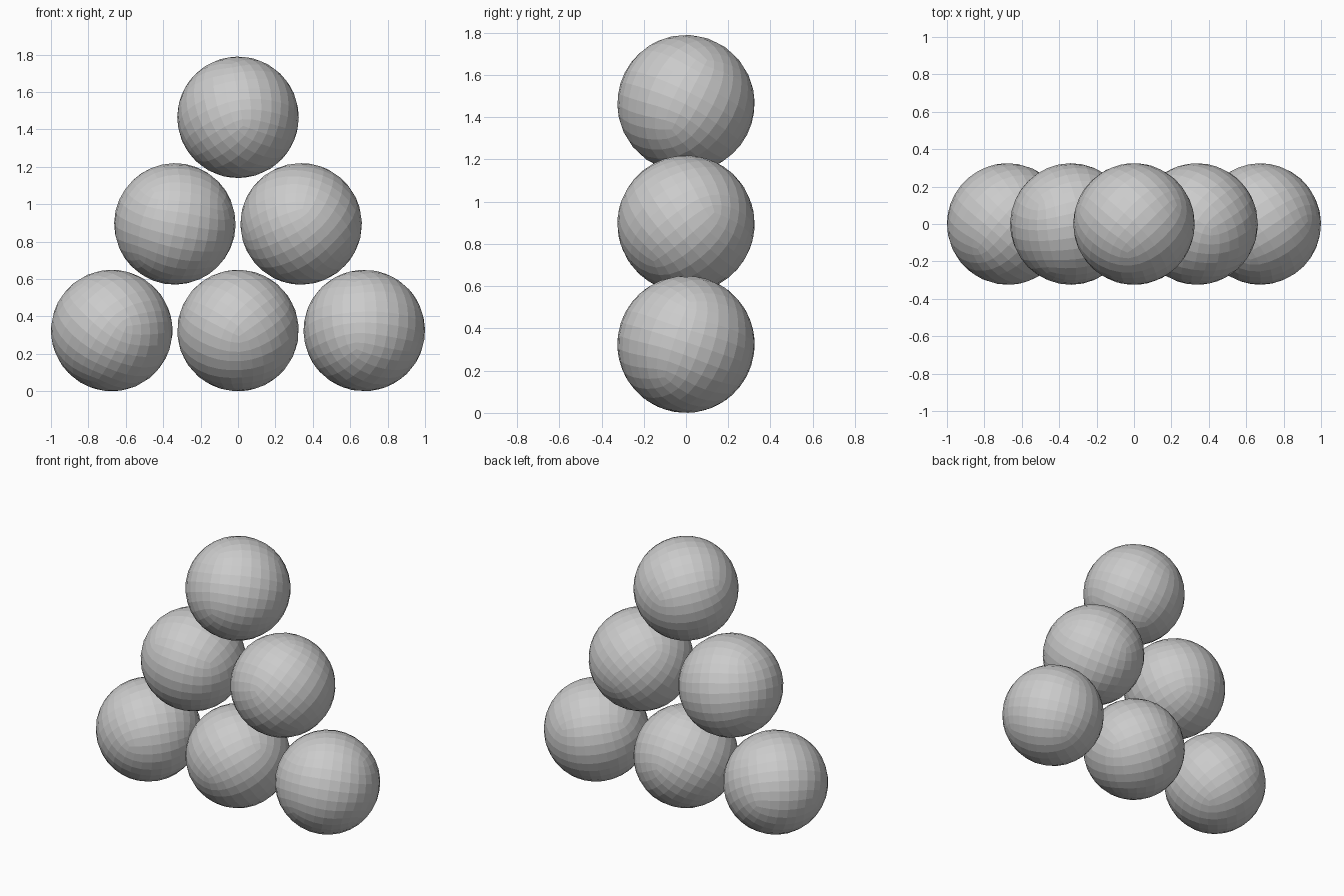
import bpy, random
from math import pi
from mathutils import Vector, Euler

if "Cube" in bpy.data.objects:
    bpy.data.objects.remove(bpy.data.objects["Cube"])

random.seed(4)
RADIUS = 0.325
SPACING = 0.675      # sideways distance between balls in a row
ROW_HEIGHT = 0.57    # vertical distance between rows


def make_ball_mesh():
    """Low-poly ball made from a subdivided cube pushed out to a sphere."""
    bpy.ops.mesh.primitive_cube_add(size=2)
    cube = bpy.context.object
    sub = cube.modifiers.new("subdivide", 'SUBSURF')
    sub.levels = sub.render_levels = 3
    deps = bpy.context.evaluated_depsgraph_get()
    mesh = bpy.data.meshes.new_from_object(cube.evaluated_get(deps))
    bpy.data.objects.remove(cube)
    for v in mesh.vertices:
        v.co = v.co.normalized() * RADIUS
    for p in mesh.polygons:
        p.use_smooth = False
    mesh.name = "ball"
    return mesh


ball_mesh = make_ball_mesh()

# Triangular stack: three balls, then two, then one, each rolled differently
for row, name in enumerate(("bottom_ball", "middle_ball", "top_ball")):
    count = 3 - row
    for i in range(count):
        ball = bpy.data.objects.new(f"{name}_{i + 1}", ball_mesh)
        ball.location = Vector(((i - (count - 1) / 2) * SPACING, 0,
                                RADIUS + row * ROW_HEIGHT))
        ball.rotation_euler = Euler([random.uniform(-pi, pi) for _ in range(3)])
        bpy.context.collection.objects.link(ball)
